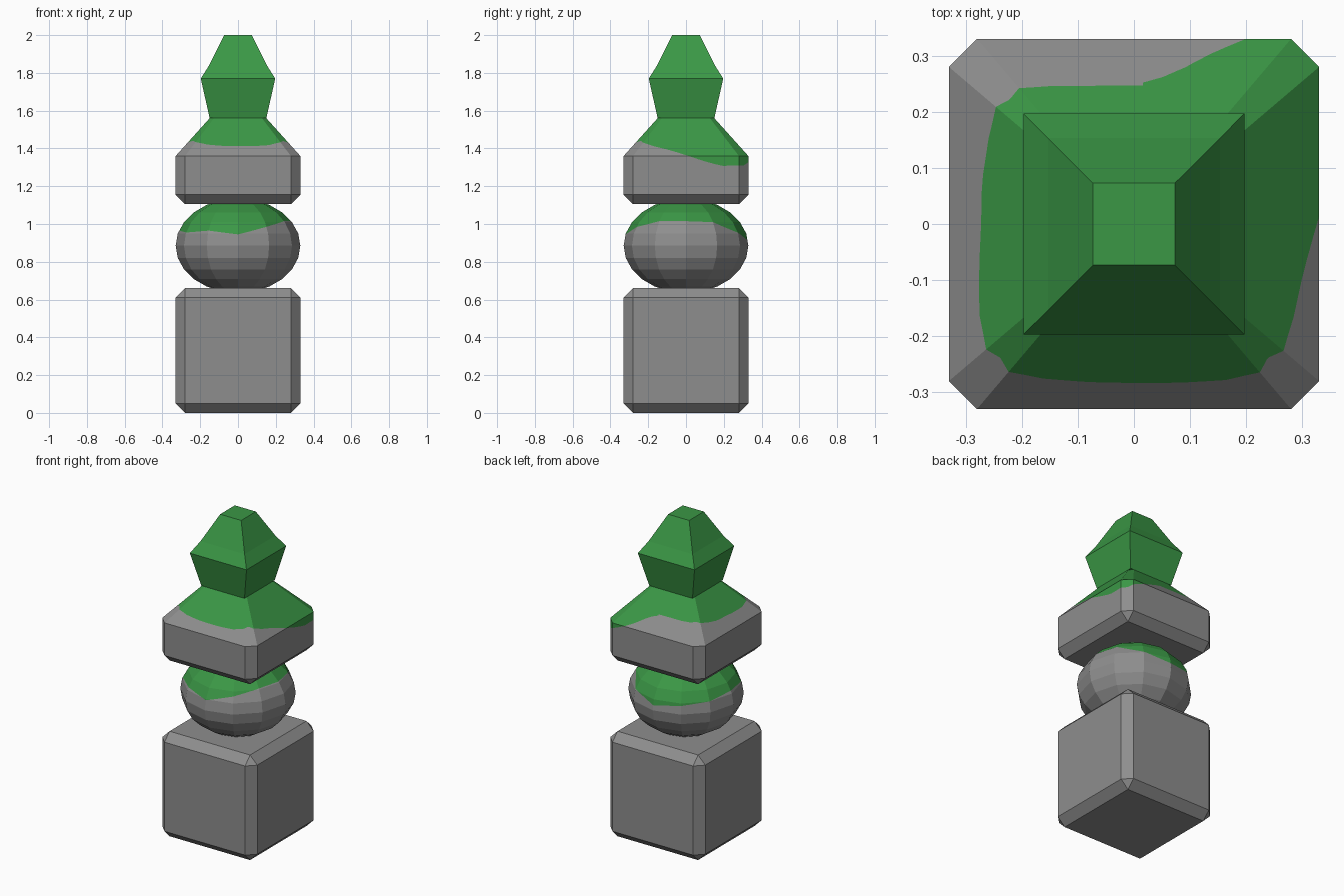
import bpy, bmesh, math
from mathutils import Matrix

if "Cube" in bpy.data.objects:
    bpy.data.objects.remove(bpy.data.objects["Cube"])


def material(name, colour):
    m = bpy.data.materials.new(name)
    m.diffuse_color = (*colour, 1)
    m.use_nodes = True
    m.node_tree.nodes["Principled BSDF"].inputs["Base Color"].default_value = m.diffuse_color
    return m


STONE = material("grey stone", (0.27, 0.27, 0.27))
MOSS = material("green moss", (0.043, 0.31, 0.06))


def finish(bm, name, mats):
    bmesh.ops.recalc_face_normals(bm, faces=bm.faces[:])
    mesh = bpy.data.meshes.new(name)
    bm.to_mesh(mesh)
    bm.free()
    for m in mats:
        mesh.materials.append(m)
    obj = bpy.data.objects.new(name, mesh)
    bpy.context.collection.objects.link(obj)
    return obj


def loft(rings):
    """Stack square rings given as (half width, z, corner chamfer)."""
    bm = bmesh.new()
    rows = []
    for h, z, c in rings:
        k = h - c
        pts = [(h, -k), (h, k), (k, h), (-k, h), (-h, k), (-h, -k), (-k, -h), (k, -h)]
        rows.append([bm.verts.new((x, y, z)) for x, y in pts])
    for lo, hi in zip(rows, rows[1:]):
        for i in range(8):
            j = (i + 1) % 8
            bm.faces.new((lo[i], lo[j], hi[j], hi[i]))
    bm.faces.new(rows[0][::-1])
    bm.faces.new(rows[-1])
    bmesh.ops.remove_doubles(bm, verts=bm.verts[:], dist=1e-4)
    return bm


def grow_moss(bm, heights, cuts):
    """Cut the surface along a wavy height line around z and paint above it."""
    n = len(heights)

    def above(co):
        t = (math.atan2(co.y, co.x) / math.tau + 0.5) * n
        i = math.floor(t)
        f = t - i
        return co.z - (heights[i % n] * (1 - f) + heights[(i + 1) % n] * f)

    bmesh.ops.subdivide_edges(bm, edges=bm.edges[:], cuts=cuts, use_grid_fill=True)
    new = []
    for e in bm.edges[:]:
        a, b = above(e.verts[0].co), above(e.verts[1].co)
        if a * b < 0:
            new.append(bmesh.utils.edge_split(e, e.verts[0], a / (a - b))[1])
    bmesh.ops.connect_verts(bm, verts=new)
    for f in bm.faces:
        f.material_index = int(above(f.calc_center_median()) > 0)


# Base block with chamfered edges
finish(loft([(.28, 0, 0), (.33, .05, .05), (.33, .61, .05), (.28, .66, 0)]),
       "base_block", [STONE])

# Squashed ball, mossy on top (heights every 30 degrees from -x)
bm = bmesh.new()
bmesh.ops.create_uvsphere(bm, u_segments=12, v_segments=12, radius=1,
                          matrix=Matrix.Translation((0, 0, .885)) @ Matrix.Diagonal((.33, .33, .25, 1)))
grow_moss(bm, [.965, .955, .965, .945, .985, 1.015, 1.015, 1.01, .955, .915, .935, .95], 3)
finish(bm, "round_stone", [STONE, MOSS])

# Sloped roof, mossy on top (heights every 15 degrees from -x)
bm = loft([(.28, 1.105, 0), (.33, 1.155, .05), (.33, 1.36, .05), (.15, 1.56, .023)])
grow_moss(bm, [1.424, 1.42, 1.42, 1.44, 1.42, 1.413, 1.412, 1.412, 1.417, 1.44, 1.41, 1.39,
               1.365, 1.335, 1.308, 1.31, 1.365, 1.43, 1.452, 1.453, 1.453, 1.46, 1.438, 1.425], 12)
finish(bm, "roof_stone", [STONE, MOSS])

# Fully mossy square finial
finish(loft([(.15, 1.56, 0), (.197, 1.77, 0), (.153, 1.84, 0), (.073, 2, 0)]),
       "finial", [MOSS])
